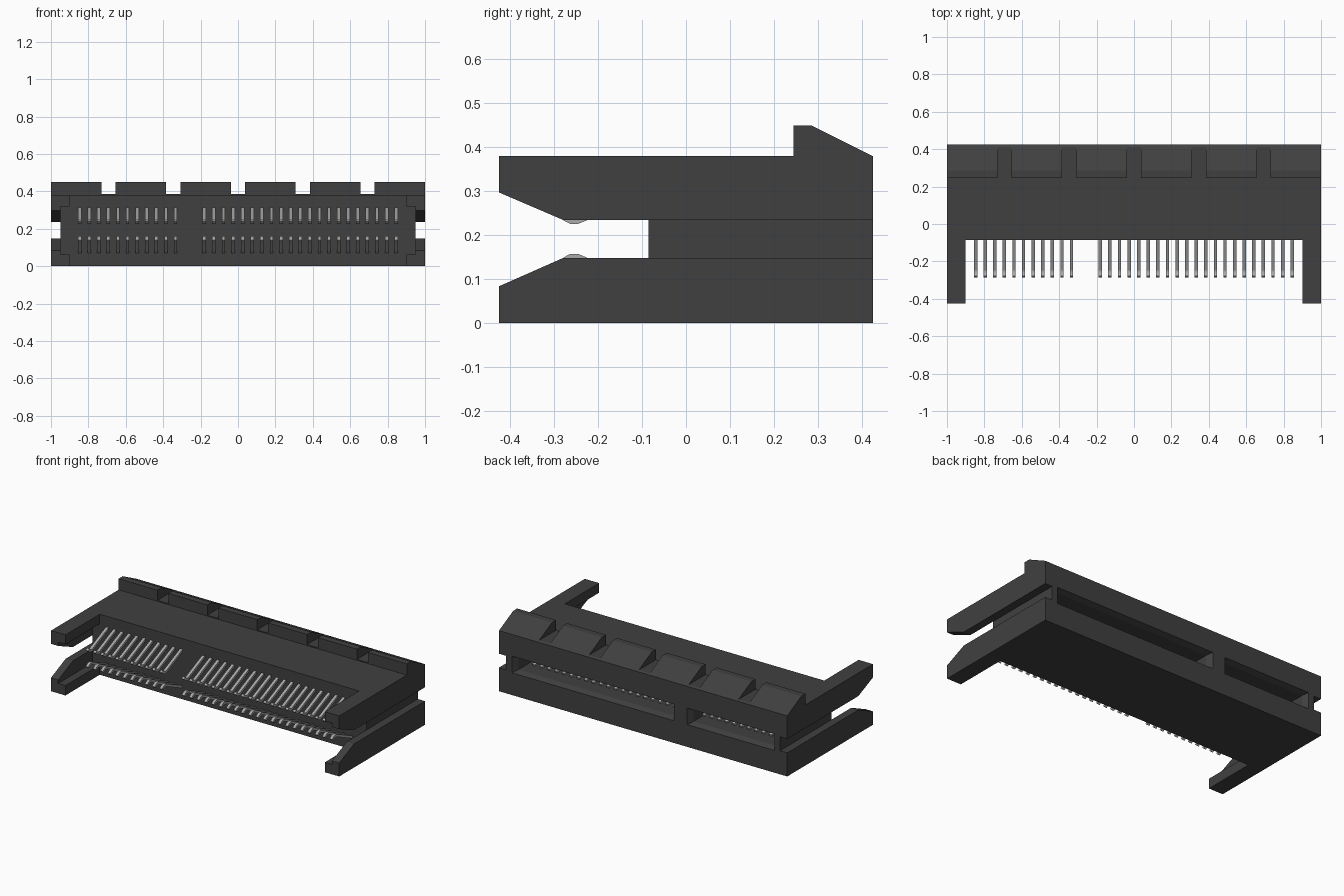
import bpy, bmesh, math
from mathutils import Vector

if "Cube" in bpy.data.objects:
    bpy.data.objects.remove(bpy.data.objects["Cube"])


def material(name, rgb, rough):
    m = bpy.data.materials.new(name)
    m.use_nodes = True
    m.diffuse_color = (*rgb, 1)
    m.roughness = rough
    bsdf = m.node_tree.nodes["Principled BSDF"]
    bsdf.inputs["Base Color"].default_value = (*rgb, 1)
    bsdf.inputs["Roughness"].default_value = rough
    return m


plastic = material("dark_grey_plastic", (0.051, 0.051, 0.051), 0.6)
metal = material("light_grey_metal", (0.40, 0.40, 0.40), 0.4)


def loft(bm, rings):
    """Skin equal-length rings of points and cap both ends."""
    rows = [[bm.verts.new(p) for p in ring] for ring in rings]
    n = len(rows[0])
    for a, b in zip(rows, rows[1:]):
        for i in range(n):
            j = (i + 1) % n
            bm.faces.new((a[i], a[j], b[j], b[i]))
    bm.faces.new(rows[0][::-1])
    bm.faces.new(rows[-1])


def extrude_x(bm, profile, x0, x1):
    """Extrude a (y, z) profile along x."""
    loft(bm, [[(x, y, z) for y, z in profile] for x in (x0, x1)])


def finish(bm, name, mat):
    bmesh.ops.recalc_face_normals(bm, faces=bm.faces[:])
    mesh = bpy.data.meshes.new(name)
    bm.to_mesh(mesh)
    bm.free()
    mesh.materials.append(mat)
    ob = bpy.data.objects.new(name, mesh)
    bpy.context.collection.objects.link(ob)
    return ob


FRONT, BACK, TOP = -0.085, 0.425, 0.38
LOW, HIGH = 0.148, 0.235          # side groove between lower and upper slabs
MID_Z = (LOW + HIGH) / 2

# Main housing: a block with a shallow groove along each end
half = [(1, 0), (1, LOW), (0.95, LOW), (0.95, HIGH), (1, HIGH), (1, TOP)]
section = half + [(-x, z) for x, z in reversed(half)]
bm = bmesh.new()
loft(bm, [[(x, y, z) for x, z in section] for y in (FRONT, BACK)])
housing = finish(bm, "housing", plastic)

# Two card slots at the back, each with a chamfered mouth
bm = bmesh.new()
for x0, x1 in ((-0.89, -0.325), (-0.195, 0.89)):
    rings = []
    for y, g in ((0.0, 0), (0.39, 0), (BACK, 0.02), (BACK + 0.02, 0.02)):
        z0, z1 = MID_Z - 0.04 - g * 0.6, MID_Z + 0.04 + g * 0.6
        rings.append([(x0 - g, y, z0), (x1 + g, y, z0), (x1 + g, y, z1), (x0 - g, y, z1)])
    loft(bm, rings)
cutter = finish(bm, "slot_cutter", plastic)
cutter.hide_render = True
mod = housing.modifiers.new("card_slots", "BOOLEAN")
mod.operation = "DIFFERENCE"
mod.solver = "EXACT"
mod.object = cutter
bpy.context.view_layer.objects.active = housing
bpy.ops.object.modifier_apply(modifier=mod.name)
bpy.data.objects.remove(cutter)

# Four guide arms: tapered outer plate with a thinner inner ledge
upper_plate = [(-0.425, TOP), (FRONT, TOP), (FRONT, HIGH), (-0.28, HIGH), (-0.425, 0.297)]
upper_ledge = [(-0.425, TOP), (FRONT, TOP), (FRONT, 0.32), (-0.425, 0.32)]
lower_plate = [(-0.425, 0), (FRONT, 0), (FRONT, LOW), (-0.28, LOW), (-0.425, 0.084)]
lower_ledge = [(-0.425, 0), (FRONT, 0), (FRONT, 0.062), (-0.425, 0.062)]
for side, s in (("left", 1), ("right", -1)):
    for level, plate, ledge in (("upper", upper_plate, upper_ledge),
                                ("lower", lower_plate, lower_ledge)):
        bm = bmesh.new()
        extrude_x(bm, plate, s * 0.95, s * 1.0)
        extrude_x(bm, ledge, s * 0.90, s * 0.95)
        finish(bm, f"{level}_{side}_arm", plastic)

# Low rail with six wedge ribs along the top rear edge
bm = bmesh.new()
extrude_x(bm, [(0.245, TOP), (0.245, 0.386), (0.413, 0.386), (BACK, TOP)], -1, 1)
finish(bm, "rib_rail", plastic)
rib = [(0.245, TOP), (0.245, 0.45), (0.285, 0.45), (BACK, TOP)]
for i in range(6):
    x0 = -1 + i * 0.346
    bm = bmesh.new()
    extrude_x(bm, rib, x0, x0 + 0.27)
    finish(bm, f"top_rib_{i + 1}", plastic)


def ribbon(path, thick):
    """Thicken a (y, z) path into a closed strip profile."""
    pts = [Vector(p) for p in path]
    above, below = [], []
    for i, p in enumerate(pts):
        t = (pts[min(i + 1, len(pts) - 1)] - pts[max(i - 1, 0)]).normalized()
        n = Vector((-t.y, t.x)) * thick / 2
        above.append(tuple(p + n))
        below.append(tuple(p - n))
    return above + below[::-1]


# Contact pins: two rows of bent legs in front, two rows of springs in the slots
leg = [(-0.06, 0.310), (FRONT, 0.305), (-0.235, 0.238), (-0.247, 0.233),
       (-0.262, 0.233), (-0.273, 0.239), (-0.282, 0.248)]
spring = [(0.0, 0.226), (0.10, 0.222), (0.20, 0.209), (0.225, 0.207),
          (0.25, 0.210), (0.30, 0.228)]
pin_x = [-0.847 + i * 0.0513 for i in range(34) if i not in (11, 12)]
for name, path in (("pin_legs", leg), ("slot_springs", spring)):
    for level, flip in (("upper", False), ("lower", True)):
        row = [(y, 2 * MID_Z - z) for y, z in path] if flip else path
        profile = ribbon(row, 0.015)
        bm = bmesh.new()
        for x in pin_x:
            extrude_x(bm, profile, x - 0.009, x + 0.009)
        finish(bm, f"{level}_{name}", metal)
